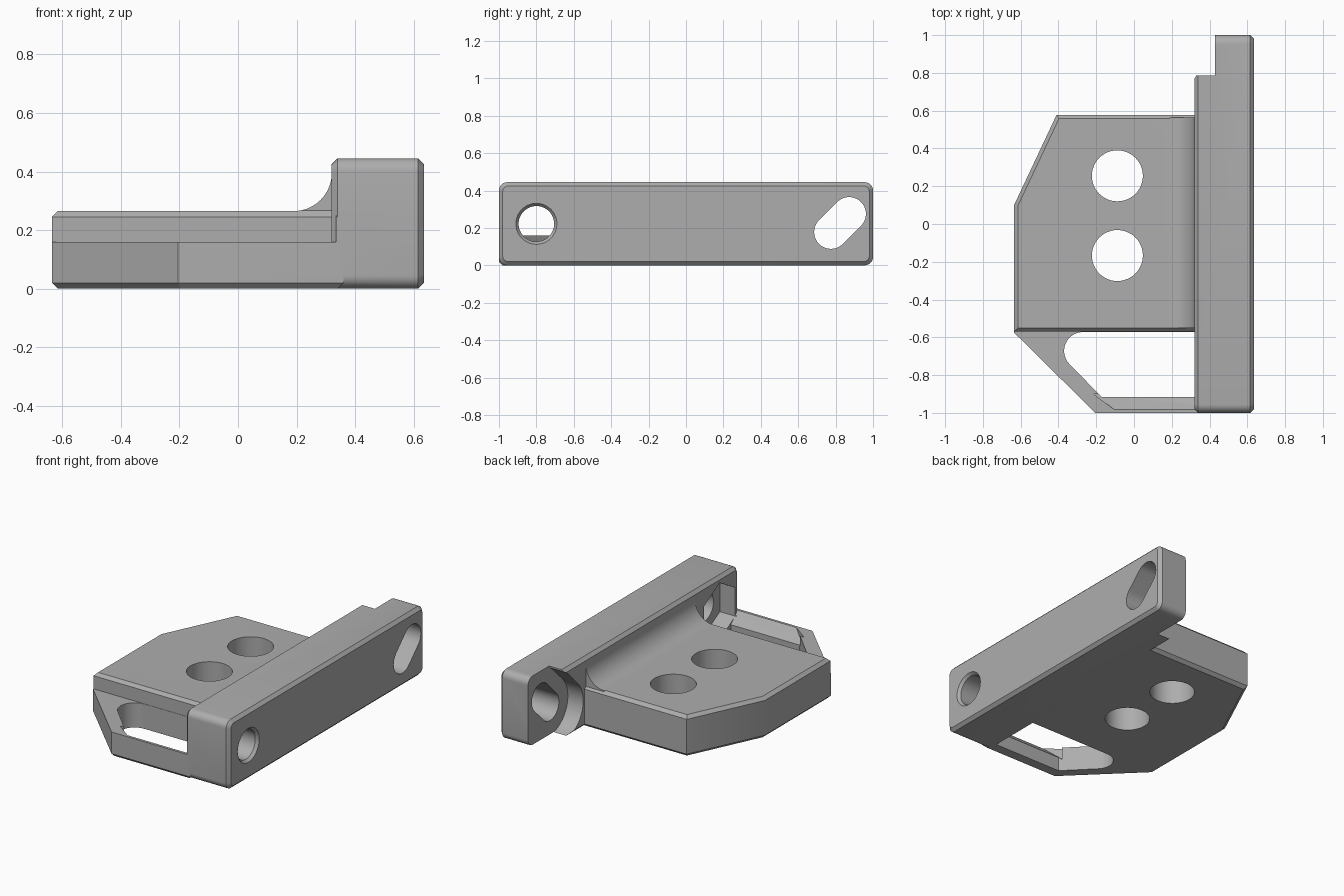
import bpy, bmesh
from math import sin, cos, radians, pi
from mathutils import Vector

if "Cube" in bpy.data.objects:
    bpy.data.objects.remove(bpy.data.objects["Cube"])

grey = bpy.data.materials.new("plain grey")
grey.use_nodes = True
grey.diffuse_color = (0.42, 0.42, 0.42, 1)
grey.node_tree.nodes["Principled BSDF"].inputs["Base Color"].default_value = grey.diffuse_color


def loft(name, sections):
    """Solid through matching rings of points, capped at both ends."""
    bm = bmesh.new()
    rings = [[bm.verts.new(p) for p in s] for s in sections]
    n = len(rings[0])
    for a, b in zip(rings, rings[1:]):
        for i in range(n):
            j = (i + 1) % n
            bm.faces.new((a[i], a[j], b[j], b[i]))
    bm.faces.new(rings[0])
    bm.faces.new(rings[-1])
    bmesh.ops.recalc_face_normals(bm, faces=bm.faces)
    mesh = bpy.data.meshes.new(name)
    bm.to_mesh(mesh)
    bm.free()
    mesh.materials.append(grey)
    ob = bpy.data.objects.new(name, mesh)
    bpy.context.collection.objects.link(ob)
    return ob


def along(axis, pts, d):
    """Place flat profile points on the plane at distance d on an axis."""
    place = {"x": lambda a, b: (d, a, b), "y": lambda a, b: (a, d, b), "z": lambda a, b: (a, b, d)}
    return [place[axis](*p) for p in pts]


def prism(name, axis, pts, lo, hi):
    return loft(name, [along(axis, pts, lo), along(axis, pts, hi)])


def arc(cx, cy, r, start, end, steps):
    return [(cx + r * cos(radians(start + (end - start) * i / steps)),
             cy + r * sin(radians(start + (end - start) * i / steps))) for i in range(steps + 1)]


def circle(cx, cy, r, n=48):
    return arc(cx, cy, r, 0, 360 - 360 / n, n - 1)


def inset(pts, d):
    """Move each edge of a counter-clockwise outline inwards by d."""
    out = []
    for i, p in enumerate(pts):
        p, a, b = Vector(p), Vector(pts[i - 1]), Vector(pts[(i + 1) % len(pts)])
        u, v = (p - a).normalized(), (b - p).normalized()
        n1, n2 = Vector((-u.y, u.x)), Vector((-v.y, v.x))
        out.append(tuple(p + (n1 + n2) * d / (1 + n1.dot(n2))))
    return out


def combine(ob, other, op="DIFFERENCE"):
    mod = ob.modifiers.new("join", "BOOLEAN")
    mod.operation, mod.object, mod.solver = op, other, "EXACT"
    bpy.context.view_layer.objects.active = ob
    bpy.ops.object.modifier_apply(modifier=mod.name)
    bpy.data.objects.remove(other)


def rounded(y, lo, hi, r):
    return (arc(y - r, hi - r, r, 0, 90, 6) + arc(r - y, hi - r, r, 90, 180, 6)
            + arc(r - y, lo + r, r, 180, 270, 6) + arc(y - r, lo + r, r, 270, 360, 6))


def slot(r):
    return arc(0.775, 0.178, r, 135, 315, 20) + arc(0.872, 0.275, r, -45, 135, 20)


# Base plate with chamfered rims
outline = [(0.36, 0.578), (-0.41, 0.578), (-0.635, 0.1),
           (-0.635, -0.575), (-0.205, -1), (0.36, -1)]
small = inset(outline, 0.02)
body = loft("mounting_bracket", [along("z", small, 0), along("z", outline, 0.02),
                                 along("z", outline, 0.245), along("z", small, 0.265)])

# Concave fillet between plate and rail
fillet = arc(0.19, 0.395, 0.13, -90, 0, 14) + [(0.36, 0.395), (0.36, 0.2), (0.19, 0.2)]
combine(body, prism("fillet", "y", fillet, -0.62, 0.565), "UNION")

# Step down to the front arm, with a chamfer on the plate edge
step = [(-1.1, 0.16), (-0.57, 0.16), (-0.57, 0.245), (-0.55, 0.267), (-0.55, 0.5), (-1.1, 0.5)]
combine(body, prism("step_cutter", "x", step, -0.8, 0.335))

# Window behind the arm
window = arc(-0.27, -0.672, 0.1, 90, 225, 14) + [(-0.172, -0.915), (0.32, -0.915), (0.32, -0.572)]
combine(body, prism("window_cutter", "z", window, -0.1, 0.3))

# Sloping inner side of the front bar
slope = [(-0.985, 0.162), (-0.9, 0.077), (-0.9, 0.2), (-0.985, 0.2)]
left = [(-0.1 - (y + 0.985) * 1.35, y, z) for y, z in slope]
combine(body, loft("slope_cutter", [left, along("x", slope, 0.32)]))

# Two bolt holes in the plate
for y in (0.255, -0.167):
    combine(body, prism("bolt_cutter", "z", circle(-0.088, y, 0.135), -0.1, 0.4))

# Side rail
wide = rounded(1, 0, 0.445, 0.045)
thin = rounded(0.98, 0.02, 0.425, 0.03)
rail = loft("rail", [along("x", thin, 0.32), along("x", wide, 0.34),
                     along("x", wide, 0.615), along("x", thin, 0.635)])
combine(body, rail, "UNION")

# Slanted slot with its recess, open to the rail end
combine(body, prism("recess_cutter", "x", slot(0.182), 0.2, 0.43))
end = [(0.785, -0.1), (1.1, -0.1), (1.1, 0.6), (0.785, 0.6)]
combine(body, prism("end_cutter", "x", end, 0.2, 0.43))
combine(body, prism("slot_cutter", "x", slot(0.09), 0.3, 0.7))

# Front screw hole with countersink and hexagonal nut pocket
hole = [(0.25, 0.095), (0.617, 0.095), (0.645, 0.118)]
combine(body, loft("hole_cutter", [along("x", circle(-0.8, 0.222, r), x) for x, r in hole]))
hexagon = arc(-0.8, 0.222, 0.185, 90, 390, 5)
combine(body, prism("nut_cutter", "x", hexagon, 0.31, 0.43))

# Smooth curves, crisp edges
bpy.ops.object.select_all(action="DESELECT")
body.select_set(True)
bpy.context.view_layer.objects.active = body
bpy.ops.object.shade_smooth_by_angle(angle=pi / 6)
